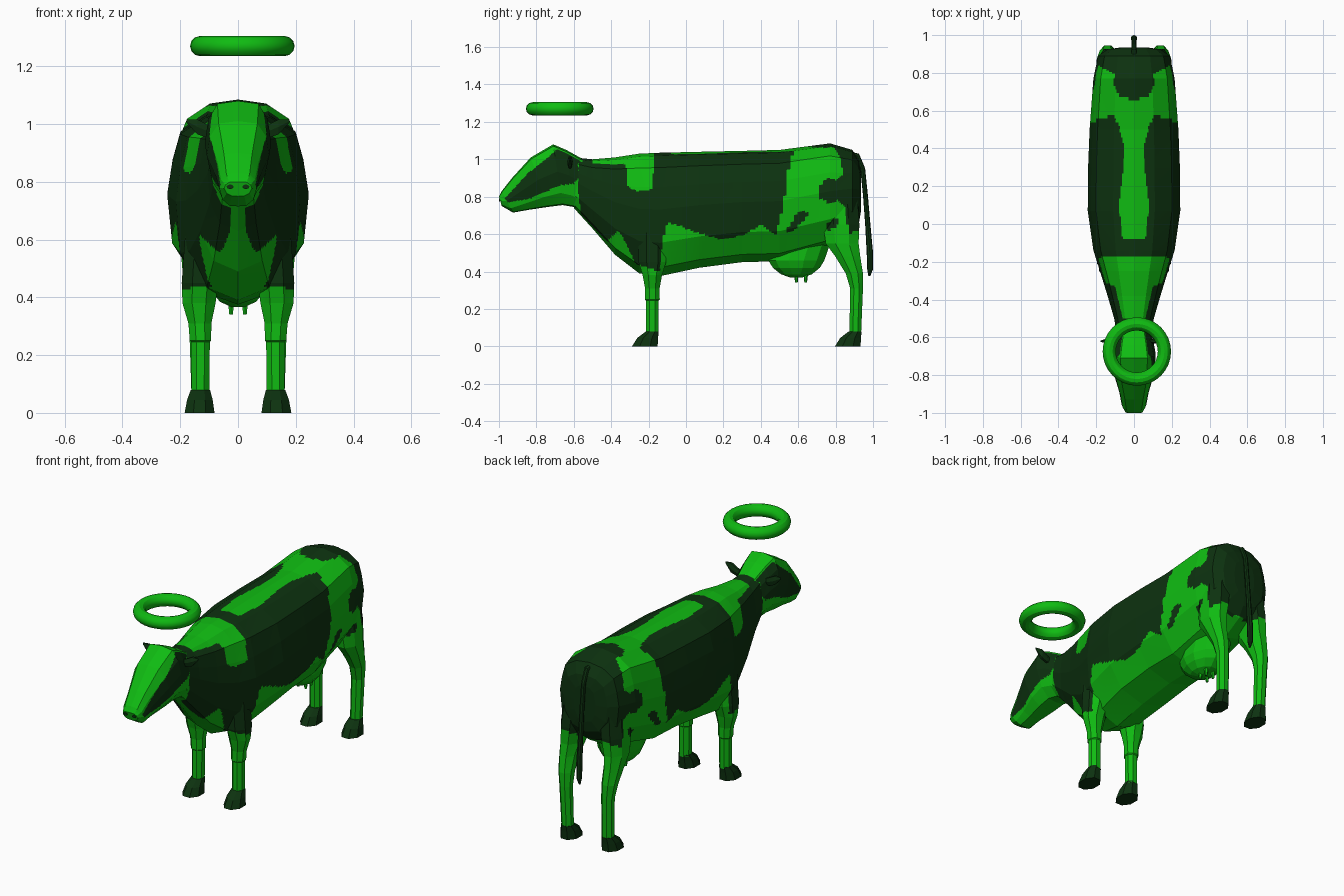
import bpy, bmesh, math
from mathutils import Vector

if "Cube" in bpy.data.objects:
    bpy.data.objects.remove(bpy.data.objects["Cube"])


def material(name, rgb):
    m = bpy.data.materials.new(name)
    m.diffuse_color = (*rgb, 1)
    m.use_nodes = True
    m.node_tree.nodes["Principled BSDF"].inputs["Base Color"].default_value = m.diffuse_color
    return m


LIGHT = material("bright_green", (0.005, 0.50, 0.006))
DARK = material("dark_green", (0.004, 0.032, 0.005))

# Coat patches, as outlines in (y, z) from the side or (|x|, y) from the top
SIDE = [(-.56, 1.2), (-.33, 1.2), (-.31, .85), (-.26, .83), (-.18, .84), (-.16, 1.2),
        (.62, 1.2), (.55, .96), (.54, .87), (.52, .75), (.48, .60), (.40, .65),
        (.32, .60), (.20, .57), (.08, .60), (-.05, .65), (-.10, .66), (-.13, .55),
        (-.14, .40), (-.20, .42), (-.27, .44), (-.32, .55), (-.36, .62), (-.42, .56),
        (-.56, .70), (-.58, .85)]
REAR = [(.83, 1.2), (1, 1.2), (1, .80), (.92, .62), (.87, .60), (.85, .75), (.81, .78),
        (.77, .76), (.72, .79), (.71, .85), (.75, .90), (.80, .89), (.84, .92)]
FLANK_SPOT = [(.53, .61), (.58, .62), (.65, .70), (.64, .73), (.59, .71), (.56, .65)]
THIGH_SPOT = [(.75, .62), (.79, .63), (.82, .67), (.79, .68), (.76, .66)]
BACK_LIGHT = [(0, -.08), (.06, -.08), (.08, .10), (.06, .25), (.05, .40), (.08, .52),
              (.11, .58), (.2, .60), (.2, .82), (.12, .80), (.1, .68), (0, .65)]
NECK_LIGHT = [(0, -.26), (.1, -.22), (.2, -.20), (.2, -.29), (.1, -.33), (.06, -.5), (0, -.5)]
RUMP_DARK = [(0, .66), (.07, .67), (.11, .74), (.10, .79), (.19, .84), (.2, 1), (0, 1)]
FACE = [(-.97, .79), (-.84, .93), (-.75, 1.0), (-.67, 1.07), (-.56, 1.05), (-.56, .92),
        (-.60, .87), (-.68, .86), (-.83, .79), (-.95, .77)]


def inside(u, v, poly):
    hit = False
    for (a, b), (c, d) in zip(poly, poly[1:] + poly[:1]):
        if (b > v) != (d > v) and u < (c - a) * (v - b) / (d - b) + a:
            hit = not hit
    return hit


def coat(p):
    ax = abs(p.x)
    if p.z > .93:
        if inside(ax, p.y, RUMP_DARK):
            return 1
        if inside(ax, p.y, BACK_LIGHT) or inside(ax, p.y, NECK_LIGHT):
            return 0
    if p.y < -.3 and ax < .025 and .55 < p.z < .72:
        return 0
    return int(any(inside(p.y, p.z, s) for s in (SIDE, REAR, FLANK_SPOT, THIGH_SPOT)))


def face_coat(p):
    blaze = .045 + max(0, p.z - .95) * .3
    return int(abs(p.x) > blaze and inside(p.y, p.z, FACE))


def all_light(p):
    return 0


def all_dark(p):
    return 1


def loft(name, rings, rule, cuts=0):
    """Skin a row of rings, cap the ends, then colour the faces by a rule."""
    bm = bmesh.new()
    rows = [[bm.verts.new(p) for p in r] for r in rings]
    n = len(rows[0])
    for a, b in zip(rows, rows[1:]):
        for i in range(n):
            j = (i + 1) % n
            bm.faces.new((a[i], a[j], b[j], b[i]))
    bm.faces.new(rows[0])
    bm.faces.new(rows[-1])
    bmesh.ops.recalc_face_normals(bm, faces=bm.faces[:])
    if cuts:
        bmesh.ops.subdivide_edges(bm, edges=bm.edges[:], cuts=cuts, use_grid_fill=True)
    for f in bm.faces:
        f.material_index = rule(f.calc_center_median())
    me = bpy.data.meshes.new(name)
    bm.to_mesh(me)
    bm.free()
    me.materials.append(LIGHT)
    me.materials.append(DARK)
    ob = bpy.data.objects.new(name, me)
    bpy.context.collection.objects.link(ob)
    return ob


def section(profile, yt, zt, yb, zb, w):
    """Ring spanning a top and a bottom point, with half-width w."""
    full = profile + [(-x, t) for x, t in profile[-2:0:-1]]
    return [(x * w, yb + (yt - yb) * t, zb + (zt - zb) * t) for x, t in full]


def limb(stations, side, sides=8):
    """Flat rings from (z, y, y radius, x, x radius)."""
    return [[(side * (x + rx * math.cos(a)), y + ry * math.sin(a), z)
             for a in (math.tau * (k + .5) / sides for k in range(sides))]
            for z, y, ry, x, rx in stations]


# Body and neck: (y, top, bottom, half-width)
BODY = [(0, 1), (.45, .975), (.82, .88), (.93, .72), (1, .54), (.93, .27), (.6, .07), (0, 0)]
stations = [(.935, .93, .72, .07), (.925, .99, .66, .14), (.89, 1.05, .60, .19),
            (.77, 1.085, .53, .215), (.50, 1.05, .455, .235), (.30, 1.045, .45, .243),
            (.07, 1.04, .42, .245), (-.14, 1.035, .375, .215), (-.25, 1.03, .39, .18),
            (-.38, 1.01, .49, .14), (-.50, 1.0, .63, .105), (-.60, 1.01, .74, .088)]
loft("body", [section(BODY, y, t, y, b, w) for y, t, b, w in stations], coat, 13)

# Head
HEAD = [(0, 1), (.62, .97), (.9, .8), (1, .55), (.82, .2), (.45, .02), (0, 0)]
stations = [(-.55, 1.0, -.52, .69, .082), (-.64, 1.05, -.60, .745, .103),
            (-.71, 1.08, -.66, .755, .115), (-.83, 1.01, -.74, .745, .108),
            (-.93, .90, -.84, .73, .078), (-.985, .83, -.925, .715, .065),
            (-1.0, .80, -.985, .75, .048)]
loft("head", [section(HEAD, *s) for s in stations], face_coat, 11)

# Legs, hooves, ears, nostrils: one of each per side
FRONT = [(.66, -.18, .08, .12, .065), (.45, -.18, .08, .132, .068), (.38, -.18, .056, .135, .062),
         (.31, -.18, .042, .132, .043), (.25, -.18, .043, .13, .040), (.245, -.18, .037, .13, .035),
         (.07, -.18, .037, .13, .034)]
HIND = [(.85, .82, .10, .11, .075), (.65, .83, .105, .13, .073), (.55, .835, .095, .14, .062),
        (.48, .865, .072, .143, .052), (.39, .90, .05, .14, .044), (.31, .912, .037, .135, .037),
        (.07, .905, .034, .13, .034)]
for side, word in ((1, "right"), (-1, "left")):
    loft(f"front_leg_{word}", limb(FRONT, side), coat, 5)
    loft(f"hind_leg_{word}", limb(HIND, side), coat, 5)
    for part, y in (("front", -.18), ("hind", .905)):
        hoof = [(.08, y, .037, .13, .036), (.045, y - .025, .06, .132, .048),
                (0, y - .04, .074, .133, .056)]
        loft(f"{part}_hoof_{word}", limb(hoof, side), all_dark)
    ear = [(.07, .965, .018), (.105, .975, .026), (.14, .99, .03), (.178, 1.01, .006)]
    loft(f"ear_{word}", [[(side * x, -.62 + .5 * r * math.cos(a), z + r * math.sin(a))
                          for a in (math.tau * k / 6 for k in range(6))]
                         for x, z, r in ear], all_dark)
    loft(f"nostril_{word}", [[(side * .027 + .012 * math.cos(a), y, .783 + .008 * math.sin(a))
                              for a in (math.tau * k / 8 for k in range(8))]
                             for y in (-.994, -1.0)], all_dark)

# Udder and teats
udder = [(.56, .62, .16, 0, .11), (.46, .59, .155, 0, .11), (.42, .59, .13, 0, .095),
         (.385, .59, .085, 0, .065), (.367, .59, .03, 0, .025)]
loft("udder", limb(udder, 1, 12), all_light)
for x in (-.024, .024):
    for y in (.59, .64):
        loft("teat", limb([(.40, y, .014, x, .014), (.34, y, .007, x, .007)], 1, 6), all_light)

# Tail: (y, z, radius), rings square to the path
path = [(.86, 1.03, .014), (.915, 1.02, .014), (.945, .95, .013), (.96, .80, .013),
        (.972, .65, .014), (.983, .50, .017), (.984, .41, .015), (.98, .375, .005)]
rings = []
for i, (y, z, r) in enumerate(path):
    a, b = path[max(i - 1, 0)], path[min(i + 1, len(path) - 1)]
    t = Vector((b[0] - a[0], b[1] - a[1])).normalized()
    rings.append([(r * math.cos(k), y - t.y * r * math.sin(k), z + t.x * r * math.sin(k))
                  for k in (math.tau * q / 8 for q in range(8))])
loft("tail", rings, all_dark)

# Floating ring above the head
bpy.ops.mesh.primitive_torus_add(location=(.015, -.675, 1.27), major_radius=.146,
                                 minor_radius=.035, major_segments=32, minor_segments=12)
halo = bpy.context.object
halo.name = "floating_ring"
halo.data.materials.append(LIGHT)
bpy.ops.object.shade_smooth_by_angle()
